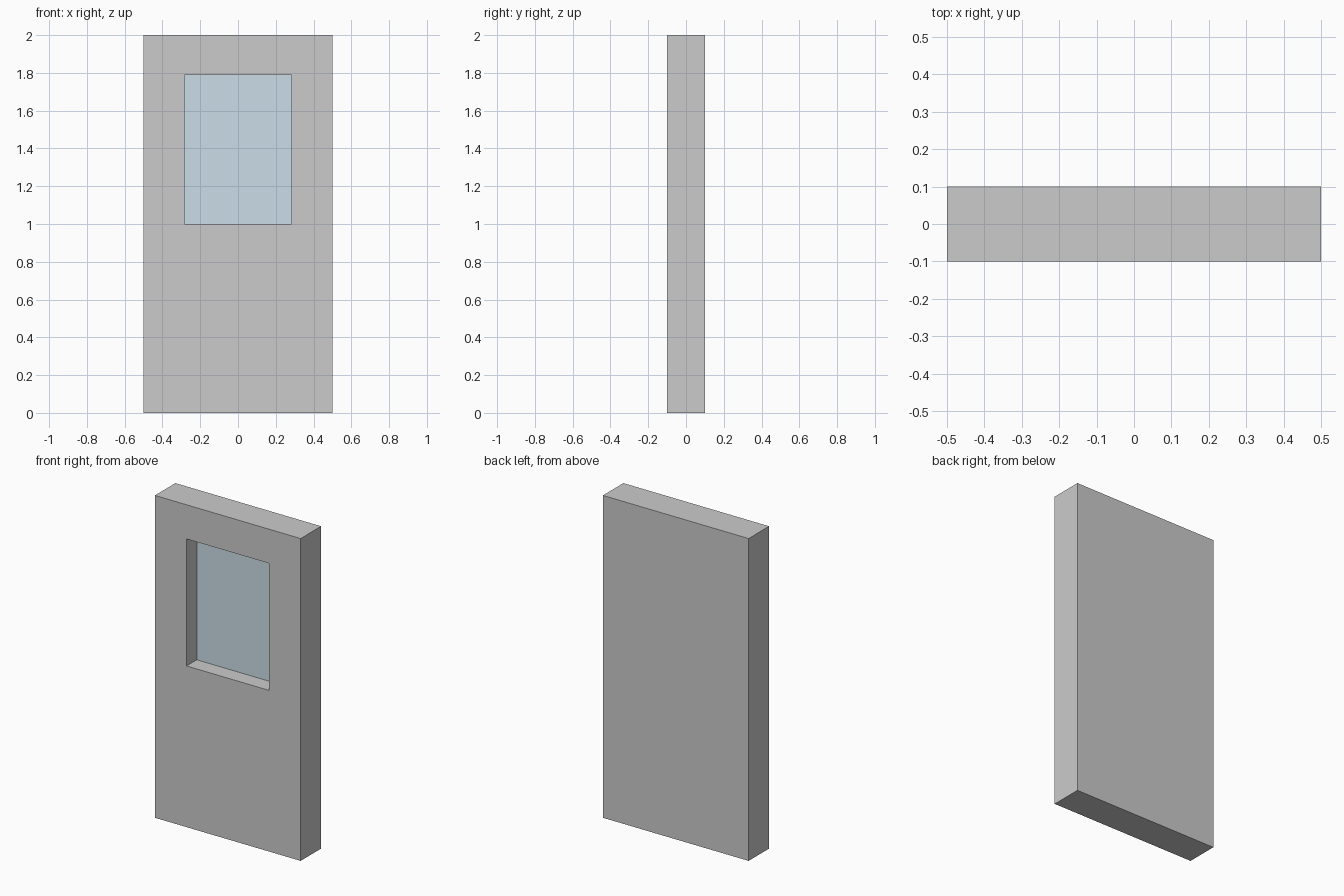
import bpy

if "Cube" in bpy.data.objects:
    bpy.data.objects.remove(bpy.data.objects["Cube"])


def box(name, lo, hi):
    """Axis-aligned box between two corners, with applied scale."""
    centre = [(a + b) / 2 for a, b in zip(lo, hi)]
    bpy.ops.mesh.primitive_cube_add(size=1, location=centre)
    obj = bpy.context.object
    obj.name = name
    obj.scale = [b - a for a, b in zip(lo, hi)]
    bpy.ops.object.transform_apply(location=False, rotation=False, scale=True)
    return obj


# Window opening: half width, bottom, top, and glass depth
HALF_W, SILL, HEAD = 0.283, 1.0, 1.788
GLASS_FRONT, GLASS_BACK = 0.0, 0.02

# Solid door slab
door = box("door_slab", (-0.5, -0.1, 0), (0.5, 0.1, 2))

# Recess cut into the front only; the back stays plain
cutter = box("window_cutter", (-HALF_W, -0.2, SILL), (HALF_W, GLASS_BACK, HEAD))
cutter.hide_render = True
cutter.display_type = 'WIRE'
cut = door.modifiers.new("window_recess", 'BOOLEAN')
cut.operation = 'DIFFERENCE'
cut.solver = 'EXACT'
cut.object = cutter

# Glass pane seated at the bottom of the recess
pane = box("window_pane", (-HALF_W, GLASS_FRONT, SILL), (HALF_W, GLASS_BACK, HEAD))
glass = bpy.data.materials.new("blue_grey_glass")
glass.diffuse_color = (0.6, 0.72, 0.8, 1)
glass.use_nodes = True
glass.node_tree.nodes["Principled BSDF"].inputs["Base Color"].default_value = glass.diffuse_color
pane.data.materials.append(glass)
